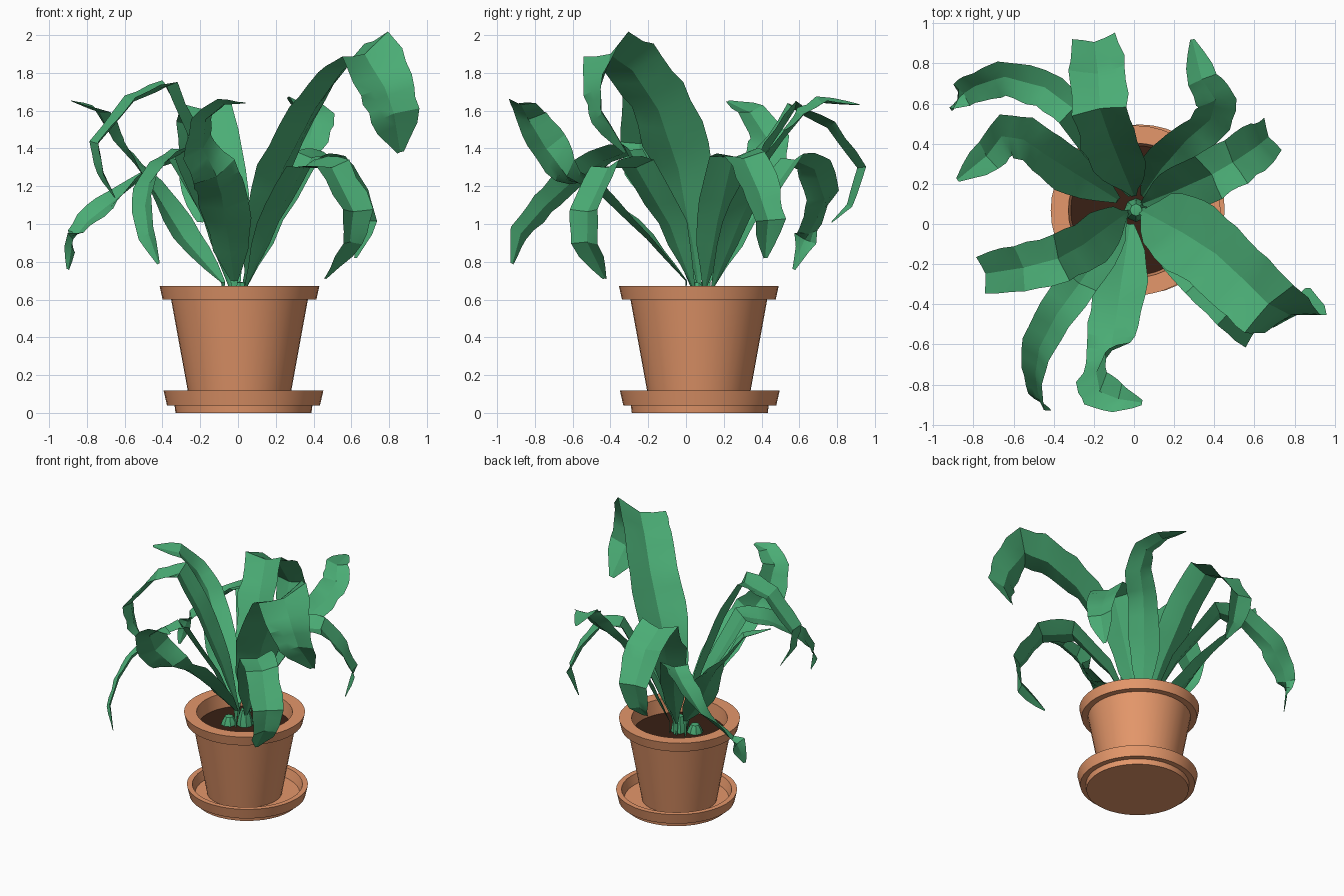
import bpy, bmesh, math, random
from mathutils import Vector

if "Cube" in bpy.data.objects:
    bpy.data.objects.remove(bpy.data.objects["Cube"])

random.seed(4)


def material(name, color):
    m = bpy.data.materials.new(name)
    m.diffuse_color = (*color, 1)
    m.use_nodes = True
    m.node_tree.nodes["Principled BSDF"].inputs["Base Color"].default_value = m.diffuse_color
    return m


GREEN = material("leaf_green", (0.07, 0.42, 0.18))
CLAY = material("terracotta", (0.78, 0.31, 0.145))
EARTH = material("earth", (0.04, 0.014, 0.007))


def finish(name, bm, mat):
    if mat != GREEN:
        bmesh.ops.recalc_face_normals(bm, faces=bm.faces)
    me = bpy.data.meshes.new(name)
    bm.to_mesh(me)
    bm.free()
    me.materials.append(mat)
    ob = bpy.data.objects.new(name, me)
    bpy.context.collection.objects.link(ob)
    bpy.context.view_layer.objects.active = ob
    ob.select_set(True)
    bpy.ops.object.shade_smooth_by_angle(angle=math.radians(25))
    ob.select_set(False)
    return ob


def lathe(name, profile, center, mat, sides=40):
    bm = bmesh.new()
    vs = [bm.verts.new((r, 0, z)) for r, z in profile]
    es = [bm.edges.new(p) for p in zip(vs, vs[1:])]
    bmesh.ops.spin(bm, geom=vs + es, axis=(0, 0, 1), cent=(0, 0, 0),
                   steps=sides, angle=2 * math.pi)
    bmesh.ops.remove_doubles(bm, verts=bm.verts, dist=1e-4)
    ob = finish(name, bm, mat)
    ob.location = (*center, 0)
    return ob


def width_at(t):
    # narrow stalk, broad blade, tapering tip
    keys = [(0, .04), (.08, .10), (.2, .66), (.36, 1), (.74, .95), (.92, .62), (1, .1)]
    for (a, wa), (b, wb) in zip(keys, keys[1:]):
        if t <= b:
            return wa + (wb - wa) * (t - a) / (b - a)
    return keys[-1][1]


def leaf(name, path, half, side, side_end=None, twist=(.35, .8), cuts=3):
    pts = [Vector(p) for p in path]
    base = pts[0].copy()
    base.z = 0.55
    pts.insert(0, base)
    # subdivide the midrib and find its tangents
    mid = [a.lerp(b, i / cuts) for a, b in zip(pts, pts[1:]) for i in range(cuts)] + [pts[-1]]
    run = [0]
    for a, b in zip(mid, mid[1:]):
        run.append(run[-1] + (b - a).length)
    s0, s1 = Vector(side), Vector(side_end or side)
    bm = bmesh.new()
    rows = []
    for i, p in enumerate(mid):
        t = run[i] / run[-1]
        tan = (mid[min(i + 1, len(mid) - 1)] - mid[max(i - 1, 0)]).normalized()
        s = s0.lerp(s1, max(0, min(1, (t - twist[0]) / (twist[1] - twist[0]))))
        s = (s - tan * s.dot(tan)).normalized()
        n = tan.cross(s)
        w = half * width_at(t)
        row = []
        for k in (-1, -.5, 0, .5, 1):
            wave = random.uniform(-.06, .06) if abs(k) == 1 else 0
            lift = (.28 * abs(k) - .12 + wave) * w
            row.append(bm.verts.new(p + s * w * (k + wave) + n * lift))
        rows.append(row)
    for a, b in zip(rows, rows[1:]):
        for j in range(4):
            bm.faces.new((a[j], b[j], b[j + 1], a[j + 1]))
    finish(name, bm, GREEN)


# saucer, pot and soil
lathe("saucer", [(0, 0), (.36, 0), (.365, .04), (.405, .04), (.423, .118), (.385, .118),
                 (.365, .05), (0, .05)], (.029, .073), CLAY)
lathe("pot", [(0, .052), (.262, .052), (.362, .6), (.407, .6), (.423, .672), (.335, .672),
              (.32, .54)], (.008, .068), CLAY)
lathe("soil", [(0, .575), (.326, .565)], (.008, .068), EARTH)

# short shoots in the soil
for i, (x, y, h) in enumerate([(.01, .07, .13), (-.09, .02, .07)]):
    lathe(f"shoot_{i + 1}", [(.06, .56), (.05, .56 + h * .5), (.03, .56 + h), (0, .565 + h)],
          (x, y), GREEN, 8)

# leaves, counter-clockwise from the tall front right one
leaf("tall_right_leaf", [(.03, .07, .66), (.09, .04, .9), (.22, -.03, 1.3), (.39, -.14, 1.62),
     (.54, -.28, 1.83), (.67, -.41, 1.92), (.78, -.47, 1.73), (.83, -.46, 1.58), (.86, -.32, 1.38)],
     .195, (.6, .7, .36), (.95, .2, .3), (.68, .86))
leaf("back_right_leaf", [(.04, .1, .66), (.2, .16, 1.02), (.38, .24, 1.36), (.5, .31, 1.36),
     (.62, .39, 1.18), (.68, .44, 1.02), (.62, .42, .82)], .125, (-.5, .85, .1))
leaf("back_twisted_leaf", [(.04, .14, .66), (.13, .27, 1.0), (.26, .41, 1.32), (.38, .51, 1.46),
     (.41, .61, 1.58), (.34, .72, 1.65), (.29, .92, 1.63)], .11, (-.7, .7, 0), (-1, -.1, .2))
leaf("back_leaf", [(0, .14, .66), (-.05, .25, 1.0), (-.12, .42, 1.4), (-.17, .57, 1.62),
     (-.18, .76, 1.52), (-.2, .92, 1.3), (-.2, .86, 1.1), (-.2, .77, 1.01)], .145, (-1, -.1, 0))
leaf("back_left_leaf", [(-.02, .14, .66), (-.12, .32, 1.0), (-.3, .57, 1.35), (-.45, .68, 1.3),
     (-.65, .73, 1.14), (-.8, .68, 1.02), (-.88, .63, .92), (-.9, .57, .76)],
     .1, (-.7, -.7, 0), (-.3, -.5, -.6))
leaf("left_twisted_leaf", [(-.08, .12, .69), (-.28, .24, .93), (-.43, .34, 1.18), (-.54, .42, 1.33),
     (-.65, .44, 1.45), (-.73, .34, 1.6), (-.88, .22, 1.65)], .115, (-.3, -.75, -.5), (.5, -.8, -.2))
leaf("left_leaf", [(-.03, .06, .66), (-.12, -.01, 1.05), (-.24, -.1, 1.45), (-.37, -.17, 1.74),
     (-.56, -.22, 1.66), (-.75, -.25, 1.43), (-.72, -.25, 1.27), (-.65, -.22, 1.14)],
     .125, (.25, -1, 0))
leaf("front_left_leaf", [(-.04, .03, .66), (-.13, -.1, 1.02), (-.27, -.29, 1.4), (-.39, -.45, 1.34),
     (-.48, -.62, 1.22), (-.5, -.75, 1.1), (-.48, -.88, .95), (-.42, -.92, .79)],
     .1, (.8, -.5, 0), (.6, -.6, .5))
leaf("front_leaf", [(-.02, 0, .7), (-.05, -.2, .93), (-.09, -.45, 1.17), (-.12, -.62, 1.26),
     (-.2, -.73, 1.4), (-.18, -.83, 1.56), (-.08, -.87, 1.64), (.04, -.89, 1.64)],
     .13, (1, -.1, 0), (.4, .9, -.1))
leaf("front_right_leaf", [(.04, .04, .66), (.17, -.08, 1.0), (.34, -.26, 1.31), (.5, -.42, 1.31),
     (.62, -.53, 1.07), (.6, -.53, .9), (.46, -.43, .71)], .12, (.65, .7, .2))
